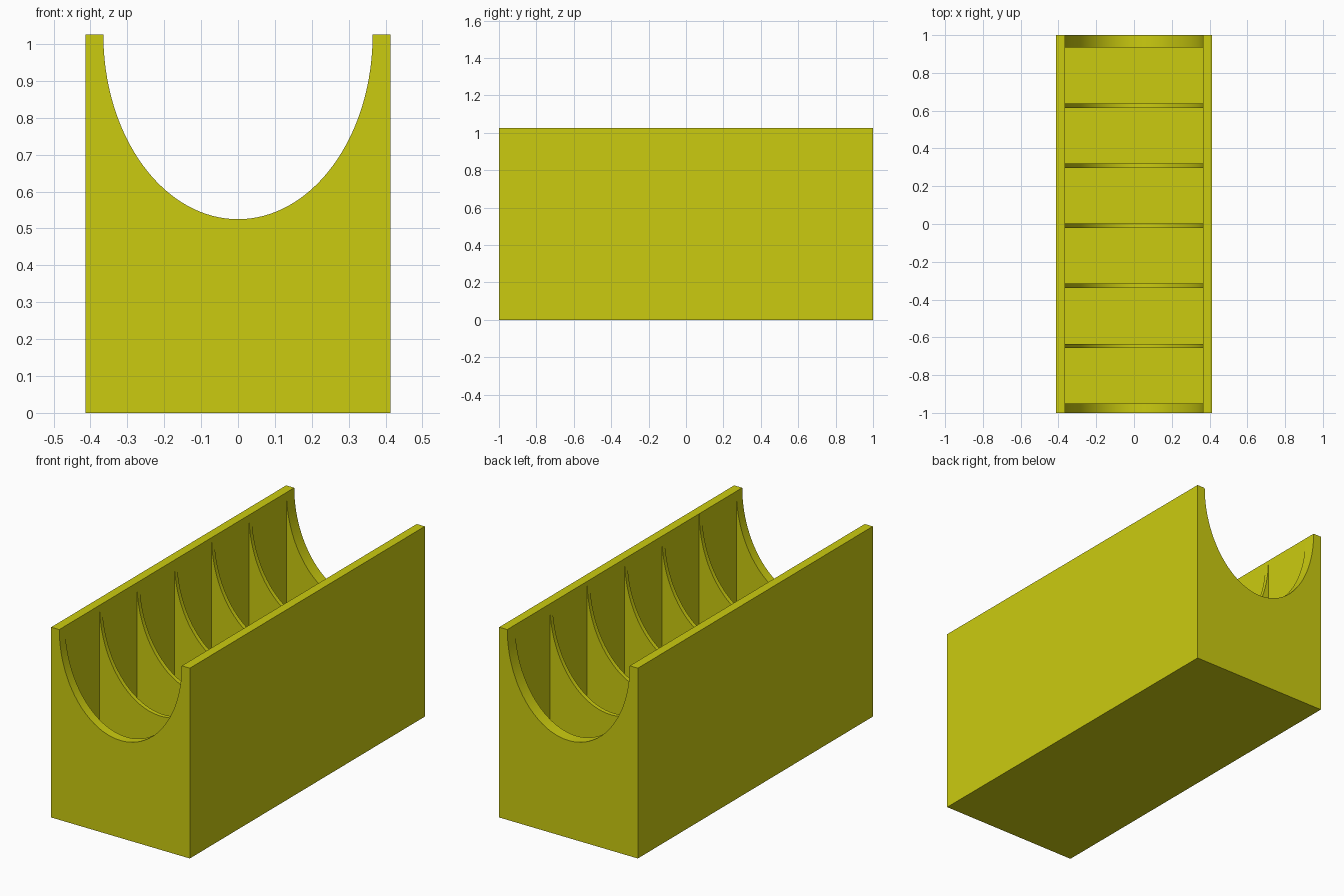
import bpy, bmesh, math

if "Cube" in bpy.data.objects:
    bpy.data.objects.remove(bpy.data.objects["Cube"])

HALF_W, HEIGHT = 0.413, 1.025      # outer box
CAV_W, DEPTH = 0.365, 0.5          # cavity half width, saddle depth
FLOOR = 0.05
PITCH, RIB = 0.318, 0.023          # rib spacing and thickness

paint = bpy.data.materials.new("yellow")
paint.diffuse_color = (0.6, 0.6, 0.005, 1)
paint.use_nodes = True
paint.node_tree.nodes["Principled BSDF"].inputs["Base Color"].default_value = paint.diffuse_color


def prism(name, profile, spans):
    """Extrude an (x, z) profile along y over each (y0, y1) span."""
    bm = bmesh.new()
    for y0, y1 in spans:
        face = bm.faces.new([bm.verts.new((x, y0, z)) for x, z in profile])
        ext = bmesh.ops.extrude_face_region(bm, geom=[face])["geom"]
        bmesh.ops.translate(bm, vec=(0, y1 - y0, 0),
                            verts=[g for g in ext if isinstance(g, bmesh.types.BMVert)])
    bmesh.ops.recalc_face_normals(bm, faces=bm.faces)
    mesh = bpy.data.meshes.new(name)
    bm.to_mesh(mesh)
    bm.free()
    mesh.materials.append(paint)
    obj = bpy.data.objects.new(name, mesh)
    bpy.context.collection.objects.link(obj)
    return obj


def rect(w, z0, z1):
    return [(-w, z0), (w, z0), (w, z1), (-w, z1)]


# Solid outer block
box = prism("ribbed_trough", rect(HALF_W, 0, HEIGHT), [(-1, 1)])

# Six compartments separated by five ribs
ribs = [-0.657 + PITCH * i for i in range(5)]
starts = [-0.95] + [y + RIB for y in ribs]
ends = ribs + [0.934]
cells = prism("compartment_cutter", rect(CAV_W, FLOOR, 1.3), list(zip(starts, ends)))

# Half-elliptical saddle through the end walls and ribs
N = 64
arc = [(-CAV_W * math.cos(math.pi * i / N), HEIGHT - DEPTH * math.sin(math.pi * i / N))
       for i in range(N + 1)]
saddle = prism("saddle_cutter", arc + [(CAV_W, 1.3), (-CAV_W, 1.3)], [(-1.2, 1.2)])

# Cut, bake the result and discard the cutters
for cutter in (saddle, cells):
    cutter.hide_render = True
    mod = box.modifiers.new(cutter.name, "BOOLEAN")
    mod.operation, mod.solver, mod.object = "DIFFERENCE", "EXACT", cutter
bpy.context.view_layer.update()
baked = bpy.data.meshes.new_from_object(box.evaluated_get(bpy.context.evaluated_depsgraph_get()))
box.modifiers.clear()
box.data = baked
for cutter in (saddle, cells):
    bpy.data.objects.remove(cutter)

# Smooth curved saddle, crisp corners
bpy.context.view_layer.objects.active = box
box.select_set(True)
bpy.ops.object.shade_smooth_by_angle(angle=math.radians(30))
